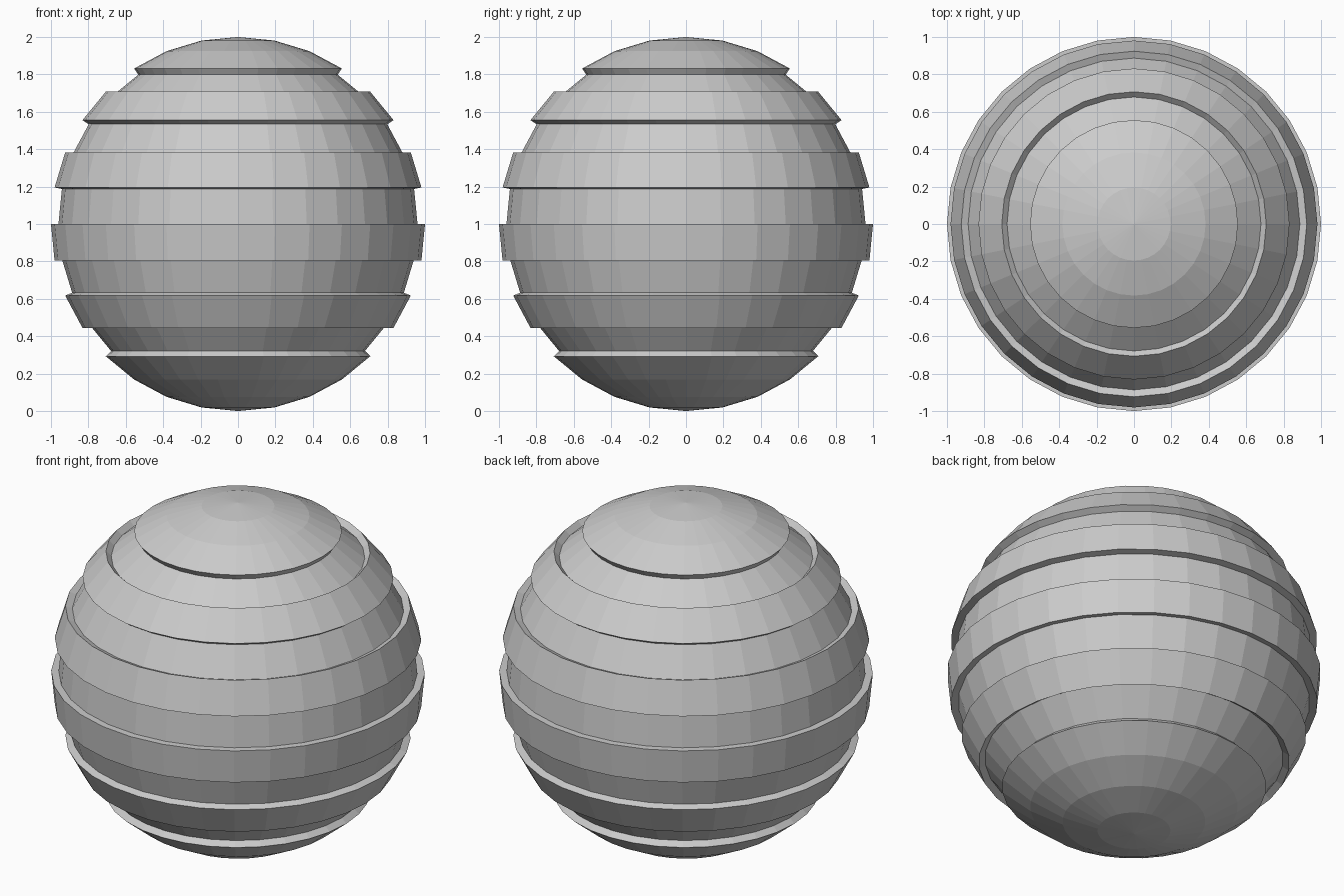
import bpy, bmesh
from math import sin, cos, pi

if "Cube" in bpy.data.objects:
    bpy.data.objects.remove(bpy.data.objects["Cube"])

SEGMENTS, RINGS = 32, 16
INNER = 0.96                      # radius of the recessed bands
RECESSED = {3, 5, 7, 9, 11}       # latitude bands that are sunk in

# profile from top pole to bottom pole, stepping in and out at each groove
profile = []
for band in range(RINGS):
    r = INNER if band in RECESSED else 1.0
    for k in (band, band + 1):
        a = pi * k / RINGS
        p = (r * sin(a), 1 + r * cos(a))
        if not profile or abs(p[0] - profile[-1][0]) + abs(p[1] - profile[-1][1]) > 1e-5:
            profile.append(p)

# lathe the profile into a flat-shaded ball
bm = bmesh.new()
rings = []
for r, z in profile:
    if r < 1e-5:
        rings.append([bm.verts.new((0, 0, z))] * SEGMENTS)
    else:
        rings.append([bm.verts.new((r * cos(2 * pi * i / SEGMENTS),
                                    r * sin(2 * pi * i / SEGMENTS), z))
                      for i in range(SEGMENTS)])
for top, low in zip(rings, rings[1:]):
    for i in range(SEGMENTS):
        j = (i + 1) % SEGMENTS
        corners = [top[i], low[i], low[j], top[j]]
        bm.faces.new(list(dict.fromkeys(corners)))
bmesh.ops.recalc_face_normals(bm, faces=bm.faces)

mesh = bpy.data.meshes.new("grooved_ball")
bm.to_mesh(mesh)
bm.free()
bpy.context.collection.objects.link(bpy.data.objects.new("grooved_ball", mesh))
